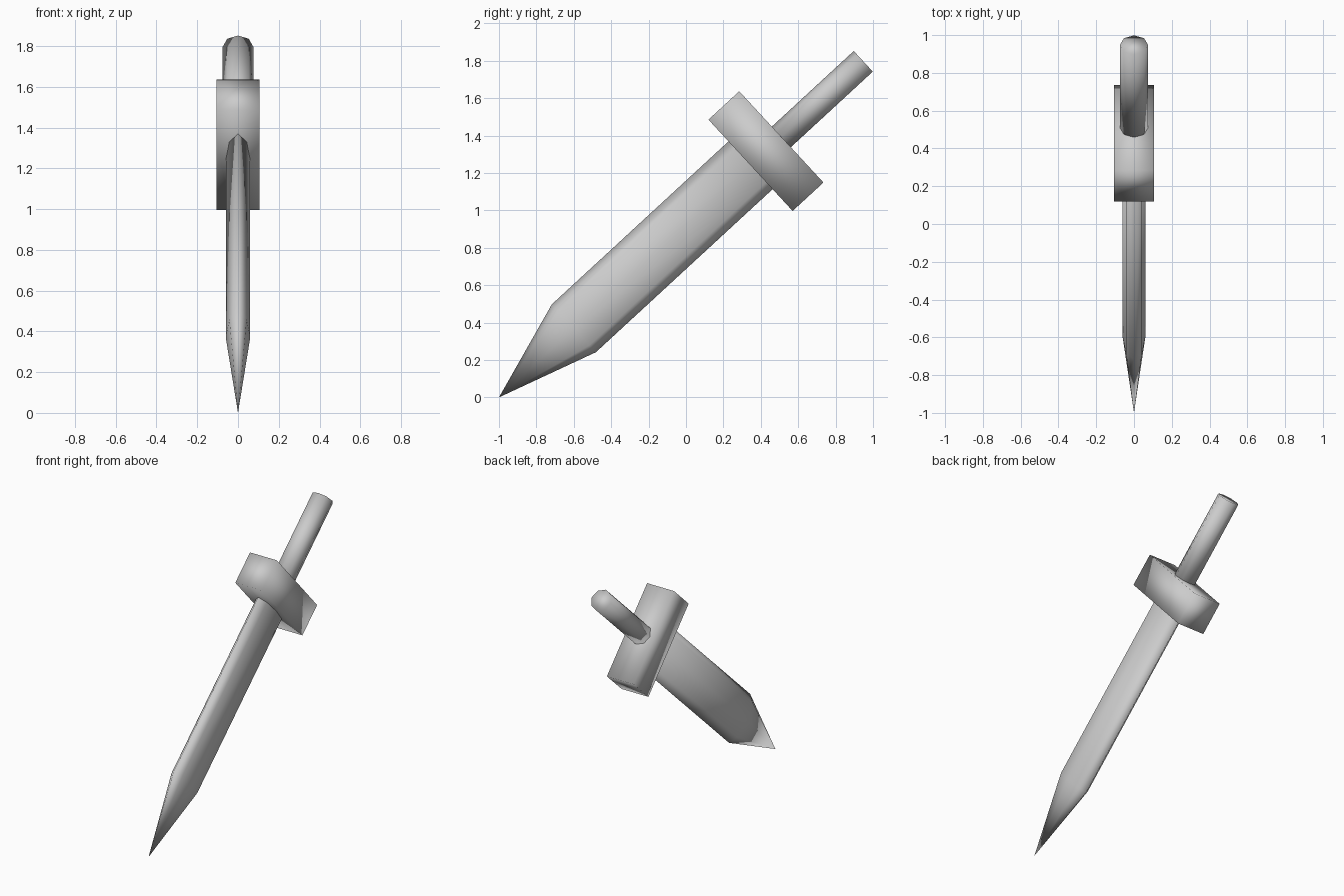
import bpy, bmesh, math
from mathutils import Matrix, Vector

if "Cube" in bpy.data.objects:
    bpy.data.objects.remove(bpy.data.objects["Cube"])

# Local frame: u runs from tip to pommel, v across the blade, x through its thickness
TIP = Vector((0, -1, 0))
U = Vector((0, 0.735, 0.678))
U.normalize()
V = Vector((0, U.z, -U.y))


def add_part(name, rings, sides, turn=0.0):
    """Loft rings of (u, half_thickness, half_width); a zero size makes a point."""
    bm = bmesh.new()
    loops = []
    for u, hx, hv in rings:
        if hx == 0:
            loops.append([bm.verts.new(TIP + U * u)])
            continue
        loop = []
        for i in range(sides):
            a = turn + 2 * math.pi * i / sides
            loop.append(bm.verts.new(TIP + U * u + V * (hv * math.sin(a))
                                     + Vector((hx * math.cos(a), 0, 0))))
        loops.append(loop)
    for a, b in zip(loops, loops[1:]):
        for i in range(sides):
            j = (i + 1) % sides
            if len(a) == 1:
                bm.faces.new((a[0], b[j], b[i]))
            else:
                bm.faces.new((a[i], a[j], b[j], b[i]))
    for loop in (loops[0], loops[-1]):
        if len(loop) > 2:
            bm.faces.new(loop)
    bmesh.ops.recalc_face_normals(bm, faces=bm.faces)
    for f in bm.faces:
        f.smooth = True
    mesh = bpy.data.meshes.new(name)
    bm.to_mesh(mesh)
    bm.free()
    obj = bpy.data.objects.new(name, mesh)
    bpy.context.collection.objects.link(obj)
    return obj


# Blade: flattened octagonal bar drawn to a point
add_part("blade", [(0, 0, 0), (0.545, 0.06, 0.174), (1.85, 0.06, 0.174)], 8)

# Crossguard: rectangular block
R2 = math.sqrt(2)
add_part("crossguard", [(1.83, 0.105 * R2, 0.332 * R2),
                        (2.054, 0.105 * R2, 0.332 * R2)], 4, math.pi / 4)

# Grip: octagonal rod
add_part("grip", [(2.03, 0.075, 0.075), (2.65, 0.075, 0.075)], 8)
